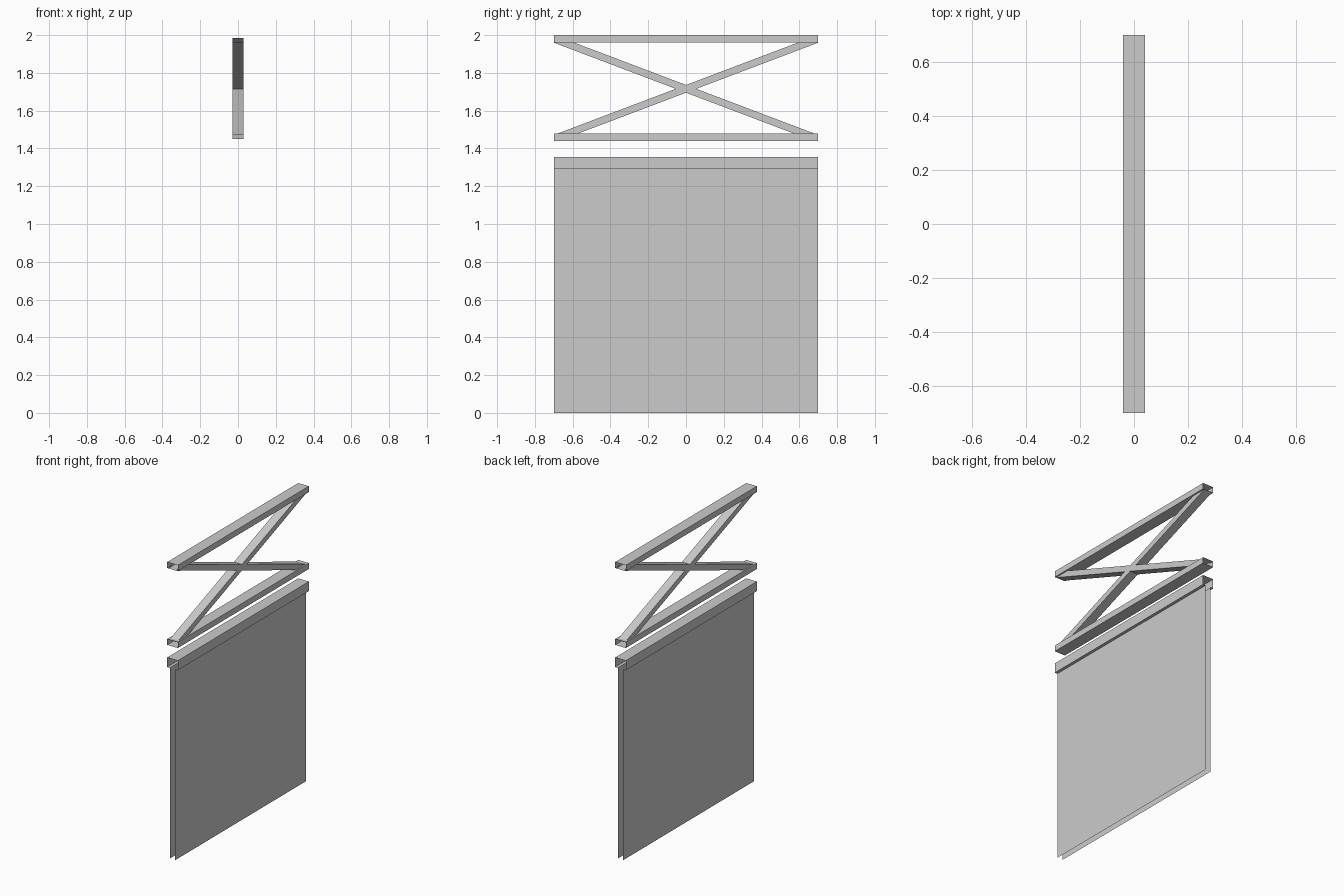
import bpy

cube = bpy.data.objects.get("Cube")
if cube:
    bpy.data.objects.remove(cube, do_unlink=True)

grey = bpy.data.materials.new("plain_grey")
grey.use_nodes = True
GREY = (0.6, 0.6, 0.6, 1)
grey.diffuse_color = GREY
grey.node_tree.nodes["Principled BSDF"].inputs["Base Color"].default_value = GREY

HALF = 0.7  # half length along y


def make(name, verts, faces):
    mesh = bpy.data.meshes.new(name)
    mesh.from_pydata(verts, [], faces)
    mesh.materials.append(grey)
    obj = bpy.data.objects.new(name, mesh)
    bpy.context.collection.objects.link(obj)
    return obj


def extrude_y(name, profile, closed=True):
    """Sweep an x-z profile along y, leaving the ends open."""
    n = len(profile)
    verts = [(x, y, z) for y in (-HALF, HALF) for x, z in profile]
    faces = [(i, i + n, (i + 1) % n + n, (i + 1) % n)
             for i in range(n if closed else n - 1)]
    return make(name, verts, faces)


def box_profile(w, z0, z1):
    return [(-w, z0), (-w, z1), (w, z1), (w, z0)]


def brace(name, side):
    """Hollow diagonal bar with mitred open ends, mirrored by side."""
    outline = [(-0.69, 1.475), (0.655, 1.984), (0.70, 1.96), (-0.65, 1.449)]
    verts = [(x, side * y, z) for x in (-0.03, 0.03) for y, z in outline]
    faces = [(0, 1, 5, 4), (2, 3, 7, 6), (3, 2, 1, 0), (4, 5, 6, 7)]
    if side < 0:
        faces = [f[::-1] for f in faces]
    return make(name, verts, faces)


# Hollow truss rails, open at both ends
extrude_y("top_rail", box_profile(0.04, 1.96, 2.0))
extrude_y("lower_rail", box_profile(0.04, 1.44, 1.48))

# Crossed diagonal braces
brace("brace_rising_back", 1)
brace("brace_rising_front", -1)

# Capping rail with flanges turned in to meet the two sheets
cap = [(-0.02, 1.29)] + box_profile(0.04, 1.29, 1.355) + [(0.02, 1.29)]
extrude_y("cap_rail", cap, closed=False)

# Twin thin sheets hanging from the cap
extrude_y("right_panel", [(-0.02, 0), (-0.02, 1.29)], closed=False)
extrude_y("left_panel", [(0.02, 1.29), (0.02, 0)], closed=False)
